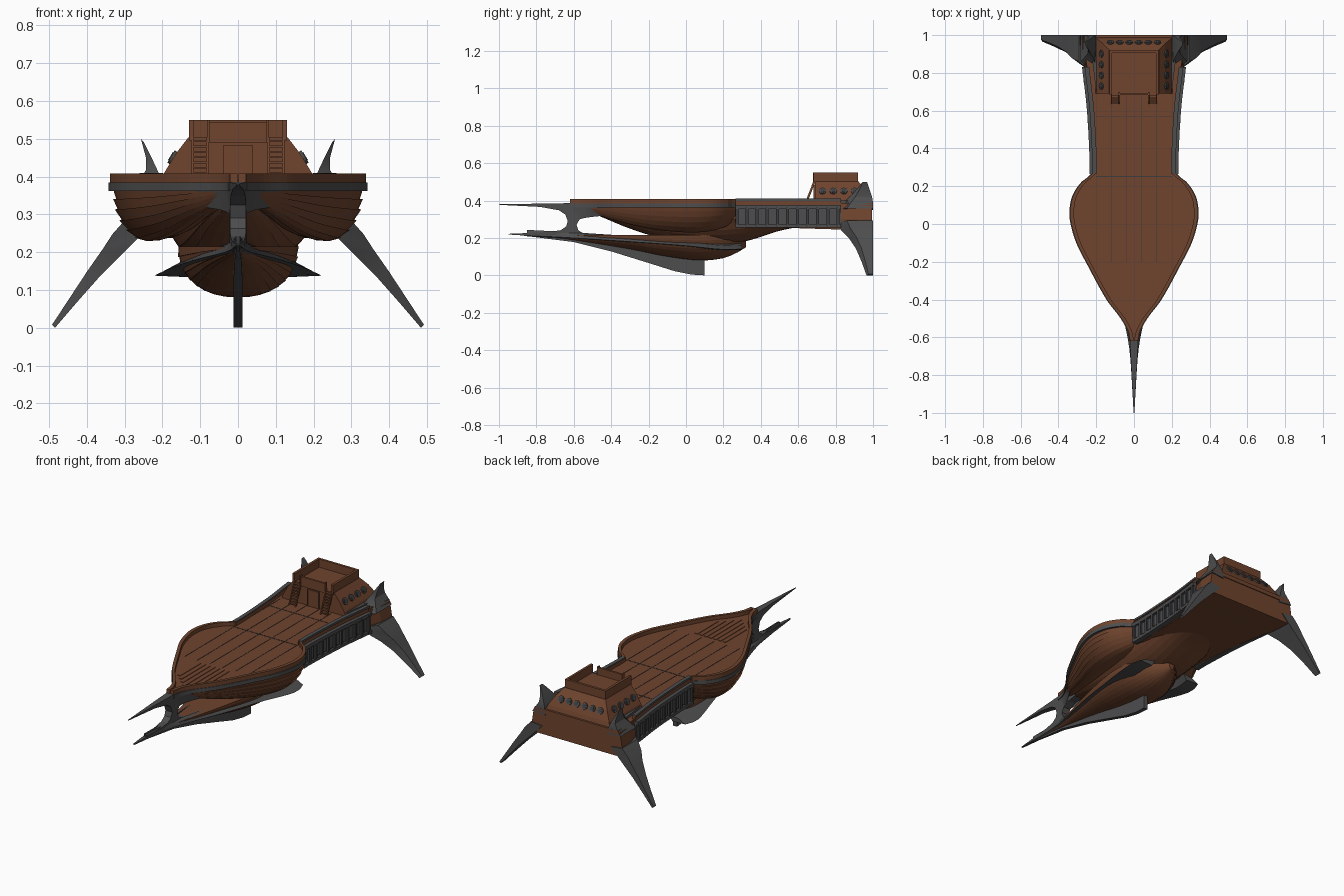
import bpy, bmesh, math
from mathutils import Vector

if "Cube" in bpy.data.objects:
    bpy.data.objects.remove(bpy.data.objects["Cube"])


def material(name, r, g, b):
    m = bpy.data.materials.new(name)
    m.diffuse_color = (r, g, b, 1)
    m.use_nodes = True
    m.node_tree.nodes["Principled BSDF"].inputs["Base Color"].default_value = m.diffuse_color
    return m


WOOD = material("brown wood", 0.16, 0.058, 0.027)
GREY = material("dark grey metal", 0.075, 0.075, 0.078)
DARK = material("deep grey metal", 0.045, 0.046, 0.05)


def curve(table, y):
    """Smooth interpolation through (y, value) pairs."""
    if y <= table[0][0]:
        return table[0][1]
    if y >= table[-1][0]:
        return table[-1][1]
    i = max(k for k in range(len(table) - 1) if table[k][0] <= y)
    (a, p), (b, q) = table[i], table[i + 1]

    def slope(k):
        l, r = table[max(k - 1, 0)], table[min(k + 1, len(table) - 1)]
        return (r[1] - l[1]) / (r[0] - l[0])
    t, d = (y - a) / (b - a), b - a
    return ((2*t**3 - 3*t*t + 1) * p + (t**3 - 2*t*t + t) * d * slope(i)
            + (3*t*t - 2*t**3) * q + (t**3 - t*t) * d * slope(i + 1))


def steps(a, b, n):
    return [a + (b - a) * i / n for i in range(n + 1)]


def make(name, verts, faces, mat, mirror=False, smooth=False):
    me = bpy.data.meshes.new(name)
    me.from_pydata(verts, [], faces)
    bm = bmesh.new()
    bm.from_mesh(me)
    bmesh.ops.recalc_face_normals(bm, faces=bm.faces)
    bm.to_mesh(me)
    bm.free()
    me.materials.append(mat)
    ob = bpy.data.objects.new(name, me)
    bpy.context.collection.objects.link(ob)
    if smooth:
        bpy.ops.object.select_all(action='DESELECT')
        ob.select_set(True)
        bpy.context.view_layer.objects.active = ob
        bpy.ops.object.shade_smooth_by_angle(angle=math.radians(30))
    if mirror:
        ob.modifiers.new("mirror", 'MIRROR')
    return ob


def loft(name, rings, mat, mirror=False, smooth=False):
    n, m = len(rings[0]), len(rings)
    faces = [(r*n + i, r*n + (i+1) % n, (r+1)*n + (i+1) % n, (r+1)*n + i)
             for r in range(m - 1) for i in range(n)]
    faces += [tuple(range(n)), tuple(range((m-1)*n, m*n))]
    return make(name, [p for r in rings for p in r], faces, mat, mirror, smooth)


def box(name, x0, x1, y0, y1, z0, z1, mat, mirror=False):
    return loft(name, [[(x0, y0, z), (x1, y0, z), (x1, y1, z), (x0, y1, z)]
                       for z in (z0, z1)], mat, mirror)


def side_plate(name, outline, half, mat):
    """Side (y, z) outline given a half width that may vary along y."""
    return loft(name, [[(s * half(y), y, z) for y, z in outline] for s in (-1, 1)], mat)


def clinker(point, n, lift=1.025):
    """Overlapping planks: each plank starts proud and ends flush."""
    out = []
    for k in range(n):
        for t, s in ((k / n, lift), ((k + 1) / n, 1.0)):
            x, z = point(t)
            out.append((x * s, z))
    return out


def bowl(name, ys, width, bottom, top, power, planks):
    rings = []
    for y in ys:
        w, zb = curve(width, y), curve(bottom, y)

        def point(t):
            a = math.pi * t
            c = math.cos(a)
            return (w * math.copysign(abs(c) ** power, c),
                    top - (top - zb) * math.sin(a) ** power)
        rings.append([(x, y, z) for x, z in clinker(point, planks)])
    return loft(name, rings, WOOD, smooth=True)


# Deck plan shape
PLAN = [(-.63, .018), (-.57, .028), (-.5, .065), (-.4, .14), (-.2, .25), (-.1, .30), (0, .33),
        (.07, .336), (.15, .32), (.22, .275), (.26, .225), (.3, .22), (.6, .235), (.82, .26), (1, .28)]
W = lambda y: curve(PLAN, y)
bow = steps(-.62, .265, 44)
aft = steps(.265, .83, 10)


def strip(name, ys, out, thick, z0, z1, mat):
    loft(name, [[(max(W(y) + out - thick, 0), y, z0), (W(y) + out, y, z0), (W(y) + out, y, z1),
                 (max(W(y) + out - thick, 0), y, z1)] for y in ys], mat, True)


# Deck, rails and trim
deck_edge = [(W(y) - .008, y) for y in bow] + [(W(y) - .012, y) for y in aft + [1.0]]
deck_edge += [(-x, y) for x, y in reversed(deck_edge)]
loft("deck", [[(x, y, z) for x, y in deck_edge] for z in (.362, .386)], WOOD)
strip("bow_rail", bow, .002, .02, .375, .408, WOOD)
strip("bow_trim", bow, .006, .016, .362, .384, GREY)
strip("aft_rail", aft, -.006, .018, .37, .406, WOOD)
strip("aft_rail_cap", aft, 0, .022, .398, .41, GREY)
for i in range(7):
    x = -.09 + .03 * i
    box("bow_grating", x - .009, x + .009, -.5 + abs(x), -.22, .385, .389, WOOD)
for x in (.04, .12, .2):
    box("deck_seam", x, x + .002, -.2, .68, .385, .3875, DARK, True)
for y in (.25, .57):
    box("deck_cross_seam", -.2, .2, y, y + .003, .385, .3875, DARK)

# Grey sweep from the stem back under the rim
SWEEP = [(-.62, .28), (-.55, .305), (-.43, .32), (-.25, .343), (0, .357), (.26, .362)]
loft("rim_sweep", [[(W(y) + .004, y, .378), (W(y) * (.96 - .35 * max(0, -y)), y, curve(SWEEP, y)),
                    (W(y) * .75, y, curve(SWEEP, y)), (W(y) * .75, y, .37)] for y in bow],
     GREY, True, True)

# Forked prow with two spikes
fork = [(-1, .38), (-.62, .386), (-.45, .38), (-.45, .33), (-.53, .318), (-.57, .298), (-.585, .27),
        (-.575, .24), (-.54, .22), (-.42, .202), (-.42, .185), (-.7, .205), (-.95, .218), (-.95, .222),
        (-.75, .23), (-.67, .241), (-.64, .262), (-.632, .29), (-.645, .325), (-.68, .348),
        (-.78, .366), (-1, .377)]
side_plate("forked_prow", fork, lambda y: curve([(-1, .002), (-.62, .022), (-.42, .022)], y), GREY)

# Keel fin
keel = [(-.9, .216), (-.6, .178), (-.4, .128), (-.2, .066), (-.06, .022), (.03, .004), (.1, 0),
        (.1, .12), (-.2, .16), (-.5, .2)]
side_plate("keel_fin", keel, lambda y: curve([(-.9, .003), (-.5, .011), (.1, .012)], y), GREY)

# Planked central hull and lower pod
bowl("central_hull", steps(-.47, .62, 24),
     [(-.47, .04), (-.3, .12), (0, .19), (.25, .205), (.45, .2), (.62, .17)],
     [(-.47, .32), (-.3, .25), (-.1, .19), (.1, .165), (.3, .178), (.5, .238), (.62, .262)], .37, .8, 16)
bowl("lower_pod", steps(-.75, .32, 26),
     [(-.75, .012), (-.6, .028), (-.3, .1), (-.05, .15), (.12, .152), (.25, .1), (.32, .02)],
     [(-.75, .206), (-.6, .188), (-.3, .14), (-.1, .1), (.08, .08), (.2, .092), (.28, .125), (.32, .15)],
     .215, .9, 18)

# Bulging side shells
DEPTH = [(-.52, .2), (-.4, .5), (-.2, .85), (0, 1), (.13, .95), (.22, .75), (.28, .45)]
SECTION = [(0, .96, 0), (.2, .95, .05), (.4, .88, .1), (.6, .76, .135), (.8, .6, .135), (1, .35, .11)]
rings = []
for y in steps(-.52, .28, 24):
    def shell_point(t, y=y):
        return (W(y) * curve([(s[0], s[1]) for s in SECTION], t),
                .368 - curve(DEPTH, y) * curve([(s[0], s[2]) for s in SECTION], t))
    ring = clinker(shell_point, 9)
    rings.append([(x, y, z) for x, z in ring + [(W(y) * .3, .368)]])
loft("side_shell", rings, WOOD, True, True)

# Grey leaf-shaped wings along the lower pod
WING = [(-.85, .008), (-.6, .034), (-.3, .112), (0, .178), (.15, .212), (.24, .222), (.3, .205)]
WING_Z = [(-.85, .217), (-.6, .204), (-.3, .184), (0, .162), (.2, .142), (.3, .145)]
loft("lower_wing", [[(curve(WING, y), y, curve(WING_Z, y) - .004),
                     (curve(WING, y) * .6, y, curve(WING_Z, y) - .008),
                     (curve(WING, y) * .5, y, curve(WING_Z, y) + .026),
                     (curve(WING, y) * .8, y, curve(WING_Z, y) + .017)]
                    for y in steps(-.85, .3, 24)], GREY, True, True)

# Stern body
loft("stern_body", [[(-a, y, .375), (a, y, .375), (a + .012, y, .3), (b, y, zb), (-b, y, zb),
                     (-a - .012, y, .3)]
                    for y, a, b, zb in ((.2, .19, .17, .28), (.3, .202, .2, .262), (.6, .218, .215, .252),
                                        (.82, .245, .25, .245), (.9, .27, .28, .24), (.995, .275, .285, .238))],
     WOOD)

# Ribbed side panels
strip("panel_back", aft, .002, .03, .262, .372, GREY)
strip("panel_top", aft, .014, .03, .355, .375, GREY)
strip("panel_bottom", aft, .014, .03, .255, .272, GREY)
for i in range(11):
    y = .272 + .054 * i
    box("panel_rib", W(y) - .02, W(y) + .014, y - .008, y + .008, .262, .365, DARK, True)
    if i < 10:
        box("panel_inset", W(y + .027), W(y + .027) + .007, y + .016, y + .038, .28, .348, GREY, True)


def spar(name, levels):
    """Tapering four-sided spar from (z, x inner, x outer, y front, y back) levels."""
    loft(name, [[(a, f, z), (b, f + .3 * (r - f), z + .008), (b, r, z + .008), (a, r, z)]
                for z, a, b, f, r in levels], GREY, True, True)


# Stern legs and upper fins
spar("stern_leg", [(.285, .22, .292, .8, 1), (.24, .262, .332, .83, 1), (.2, .302, .358, .87, 1),
                   (.14, .362, .4, .91, 1), (.07, .424, .446, .94, 1), (0, .484, .492, .965, 1)])
spar("stern_fin", [(.35, .2, .282, .8, 1), (.38, .2, .262, .83, 1), (.41, .21, .243, .865, .995),
                   (.44, .224, .243, .895, .985), (.492, .25, .257, .938, .968)])

# Cabin with flared base
loft("cabin", [[(-w, f, z), (w, f, z), (w, b, z), (-w, b, z)] for z, w, f, b in
               ((.38, .205, .69, .99), (.41, .195, .69, .98), (.46, .165, .69, .955), (.503, .132, .69, .922))],
     WOOD)
strip("cabin_base_trim", steps(.7, .99, 6), -.045, .02, .38, .4, GREY)

# Parapet around the cabin roof, with gaps at the ladders
box("parapet_side", .116, .13, .682, .92, .495, .55, WOOD, True)
box("parapet_back", -.13, .13, .906, .92, .495, .55, WOOD)
box("parapet_front", -.075, .075, .682, .694, .49, .545, WOOD)
box("parapet_gate_post", .075, .081, .678, .698, .49, .55, WOOD, True)

# Door, frame and ladders
box("door", -.032, .032, .685, .692, .385, .475, WOOD)
box("door_post", .032, .038, .682, .692, .385, .483, WOOD, True)
box("door_lintel", -.038, .038, .682, .692, .475, .483, WOOD)
for x in (.078, .118):
    loft("ladder_rail", [[(x, y, z), (x + .005, y, z), (x + .005, y + .012, z), (x, y + .012, z)]
                         for y, z in ((.635, .385), (.682, .505))], WOOD, True)
for i in range(8):
    y, z = .638 + .0055 * i, .393 + .014 * i
    box("ladder_step", .08, .121, y, y + .014, z, z + .005, WOOD, True)


def porthole(c, normal, mirror):
    n = Vector(normal).normalized()
    u = n.cross(Vector((0, 0, 1))).normalized()
    v = n.cross(u)
    for name, r, d, mat in (("porthole_ring", .019, .006, GREY), ("porthole_glass", .012, .008, DARK)):
        loft(name, [[tuple(Vector(c) + n * h + r * (u * math.cos(k * math.pi / 6) + v * math.sin(k * math.pi / 6)))
                     for k in range(12)] for h in (-.006, d)], mat, mirror)


# Portholes along the sides and the sloping back
for i in range(4):
    porthole((.172, .73 + .057 * i, .45), (.05, 0, .03), True)
for i in range(3):
    porthole((.025 + .05 * i, .96, .45), (0, .05, .025), True)
